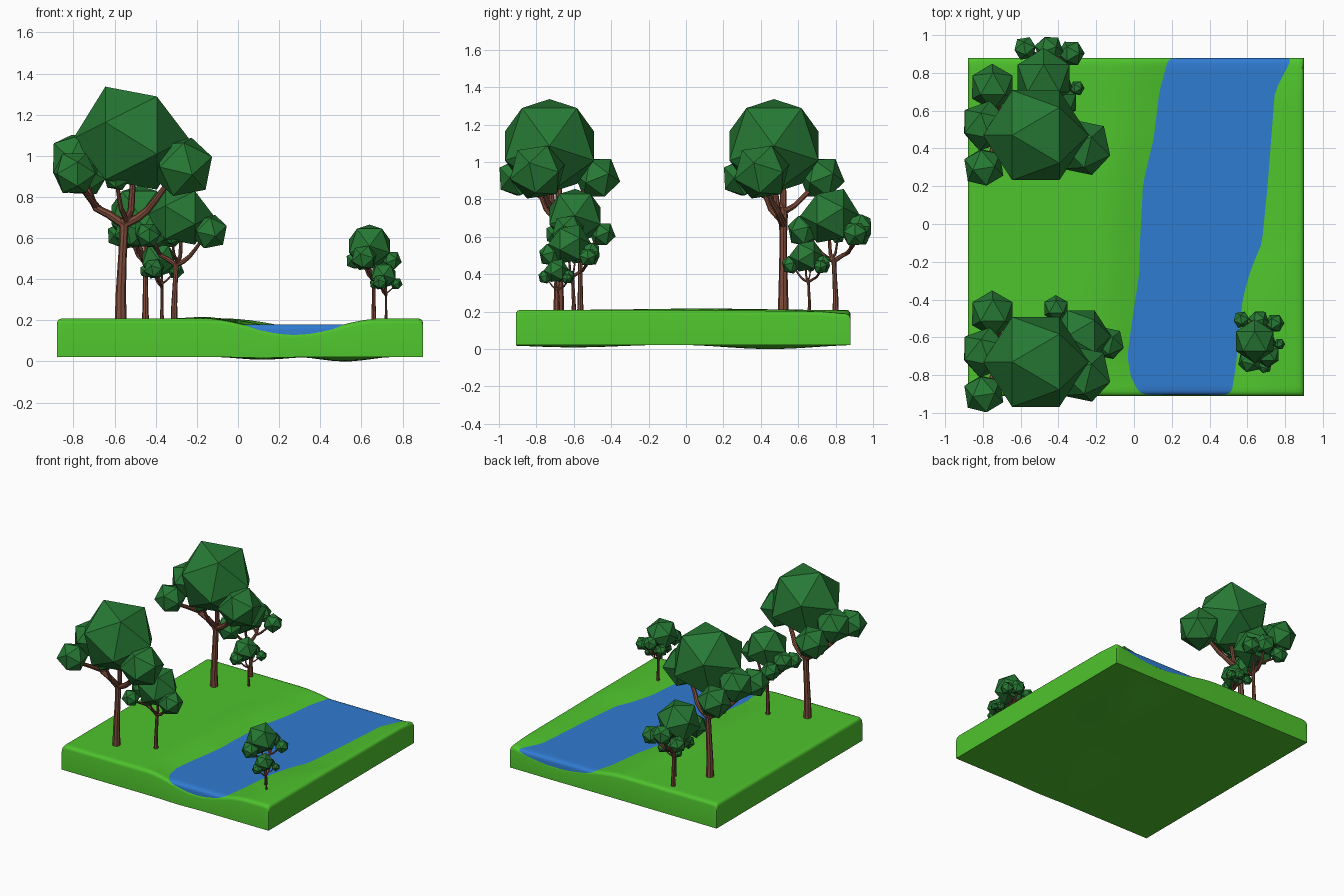
import bpy, bmesh, math
from mathutils import Matrix, Vector, Euler

if "Cube" in bpy.data.objects:
    bpy.data.objects.remove(bpy.data.objects["Cube"])


def material(name, rgb):
    m = bpy.data.materials.new(name)
    m.diffuse_color = (*rgb, 1)
    m.use_nodes = True
    m.node_tree.nodes["Principled BSDF"].inputs["Base Color"].default_value = m.diffuse_color
    return m


GRASS = material("grass", (0.077, 0.546, 0.026))
WATER = material("water", (0.03, 0.2, 0.64))
LEAF = material("leaf", (0.02, 0.19, 0.035))
BARK = material("bark", (0.22, 0.075, 0.045))
X0, X1, Y0, Y1, TOP = -0.88, 0.90, -0.91, 0.88, 0.21

# River banks: y, left x, right x
BANKS = [(-0.91, 0.05, 0.50), (-0.82, 0.0, 0.515), (-0.7, -0.02, 0.53), (-0.4, 0.02, 0.56),
         (-0.25, 0.04, 0.60), (-0.1, 0.04, 0.66), (0.2, 0.06, 0.69), (0.45, 0.12, 0.71),
         (0.7, 0.15, 0.73), (0.88, 0.2, 0.82)]


def river(y):
    """Centre and half width of the river at y."""
    for a, b in zip(BANKS, BANKS[1:]):
        if y <= b[0] + 1e-6:
            t = (y - a[0]) / (b[0] - a[0])
            l, r = (a[k] + (b[k] - a[k]) * t for k in (1, 2))
            return (l + r) / 2, (r - l) / 2


def hump(t):
    return 0.5 + 0.5 * math.cos(math.pi * min(abs(t), 1))


def rounding(d, r=0.025):
    """Drop of a rounded edge at distance d from the side."""
    return r - math.sqrt(r * r - (r - d) ** 2) if d < r else 0


def spaced(a, b, n):
    """Even steps with extra steps near both ends for the rounded rim."""
    rim = [0, 0.003, 0.01, 0.025]
    mid = [a + (b - a) * i / n for i in range(1, n)]
    return [a + d for d in rim] + mid + [b - d for d in reversed(rim)]


def solid(name, us, ys, x_of, top, bottom, mat):
    """Closed slab between two height functions."""
    bm = bmesh.new()
    layers = [[[bm.verts.new((x_of(u, y), y, f(x_of(u, y), y))) for u in us] for y in ys]
              for f in (top, bottom)]
    nx, ny = len(us), len(ys)
    for g in layers:
        for j in range(ny - 1):
            for i in range(nx - 1):
                bm.faces.new((g[j][i], g[j][i + 1], g[j + 1][i + 1], g[j + 1][i]))
    loop = ([(0, i) for i in range(nx)] + [(j, nx - 1) for j in range(1, ny)]
            + [(ny - 1, i) for i in range(nx - 2, -1, -1)] + [(j, 0) for j in range(ny - 2, 0, -1)])
    t, b = layers
    for (j, i), (m, n) in zip(loop, loop[1:] + loop[:1]):
        bm.faces.new((t[j][i], b[j][i], b[m][n], t[m][n]))
    bmesh.ops.recalc_face_normals(bm, faces=bm.faces)
    me = bpy.data.meshes.new(name)
    bm.to_mesh(me)
    bm.free()
    me.materials.append(mat)
    ob = bpy.data.objects.new(name, me)
    bpy.context.collection.objects.link(ob)
    bpy.ops.object.select_all(action='DESELECT')
    bpy.context.view_layer.objects.active = ob
    ob.select_set(True)
    bpy.ops.object.shade_smooth_by_angle(angle=math.radians(35))
    return ob


# Ground slab with a carved river bed and a slightly uneven underside
def ground_top(x, y):
    c, w = river(y)
    z = TOP - 0.07 * hump((x - c) / w / 1.9)
    z += 0.01 * hump((x + 0.12) / 0.2) * hump((y - 0.05) / 0.6)
    return z - rounding(min(x - X0, X1 - x)) - rounding(min(y - Y0, Y1 - y))


def ground_bottom(x, y):
    bulge = hump((x - 0.52) / 0.25) * hump((y - 0.45) / 0.5) + 0.6 * hump((x - 0.12) / 0.25) * hump((y + 0.6) / 0.5)
    return 0.022 - 0.022 * bulge


solid("ground", spaced(X0, X1, 36), spaced(Y0, Y1, 36), lambda u, y: u,
      ground_top, ground_bottom, GRASS)

# River water, its sides buried in the banks
solid("river_water", [-1.12 + 0.28 * i for i in range(9)], spaced(-0.905, 0.878, 30),
      lambda u, y: river(y)[0] + u * river(y)[1],
      lambda x, y: 0.181 - rounding(min(y + 0.905, 0.878 - y)),
      lambda x, y: 0.125, WATER)

# Foliage balls: centre, radius, rotation
BALLS = [((0.05, -0.05, 0.88), 0.28, (0, 90, 0)),
         ((0.30, -0.115, 0.74), 0.158, (25, 70, 10)),
         ((-0.18, 0.205, 0.71), 0.125, (10, 80, 40)),
         ((-0.22, 0.0, 0.78), 0.135, (0, 60, 20)),
         ((-0.225, -0.22, 0.71), 0.112, (60, 15, 0)),
         ((-0.02, -0.12, 0.69), 0.07, (0, 90, 30))]
bm = bmesh.new()
for c, r, rot in BALLS:
    turn = Euler([math.radians(a) for a in rot]).to_matrix().to_4x4()
    bmesh.ops.create_icosphere(bm, subdivisions=1, radius=r, matrix=Matrix.Translation(c) @ turn)
foliage = bpy.data.meshes.new("foliage")
bm.to_mesh(foliage)
bm.free()
foliage.materials.append(LEAF)

# Trunk and branches: points with radius
LIMBS = [[(0, 0, 0, .029), (0, 0, .12, .025), (.008, 0, .3, .021), (.015, 0, .42, .021), (.015, 0, .49, .024)],
         [(.015, 0, .46, .022), (-.06, .005, .51, .02), (-.12, .0, .54, .018), (-.15, .0, .6, .017), (-.21, .0, .72, .014)],
         [(-.09, .0, .525, .017), (-.13, .06, .56, .015), (-.17, .18, .68, .012)],
         [(-.12, 0, .55, .017), (-.16, -.08, .6, .015), (-.21, -.2, .67, .012)],
         [(.015, 0, .46, .022), (.08, -.015, .49, .02), (.13, -.03, .53, .018), (.17, -.06, .58, .016), (.25, -.1, .69, .012)],
         [(.02, 0, .47, .02), (.05, -.03, .53, .017), (.06, -.05, .7, .014)],
         [(.03, -.01, .475, .014), (.0, -.07, .54, .012), (-.02, -.12, .67, .01)]]
cu = bpy.data.curves.new("trunk", 'CURVE')
cu.dimensions = '3D'
cu.bevel_depth = 1
cu.bevel_resolution = 2
cu.use_fill_caps = True
for pts in LIMBS:
    s = cu.splines.new('POLY')
    s.points.add(len(pts) - 1)
    for p, (x, y, z, r) in zip(s.points, pts):
        p.co = (x, y, z, 1)
        p.radius = r
helper = bpy.data.objects.new("trunk_path", cu)
bpy.context.collection.objects.link(helper)
bpy.context.view_layer.update()
trunk = bpy.data.meshes.new_from_object(helper.evaluated_get(bpy.context.evaluated_depsgraph_get()))
bpy.data.objects.remove(helper)
trunk.materials.clear()
trunk.materials.append(BARK)
trunk.polygons.foreach_set("use_smooth", [False] * len(trunk.polygons))

# Trees: name, x, y, scale, turn
TREES = [("back_large_tree", -0.57, 0.52, 1.0, 0), ("front_large_tree", -0.57, -0.68, 1.0, 0),
         ("back_medium_tree", -0.45, 0.80, 0.575, -90), ("front_medium_tree", -0.31, -0.565, 0.575, 0),
         ("back_small_tree", -0.37, 0.66, 0.33, -90), ("right_small_tree", 0.66, -0.60, 0.415, -90),
         ("right_sapling", 0.72, -0.68, 0.245, -90)]
for name, x, y, s, turn in TREES:
    for part, me in (("trunk", trunk), ("foliage", foliage)):
        ob = bpy.data.objects.new(name + "_" + part, me)
        ob.location = (x, y, TOP - 0.004 if s > 0.5 else ground_top(x, y) - 0.004)
        ob.scale = (s, s, s)
        ob.rotation_euler.z = math.radians(turn)
        bpy.context.collection.objects.link(ob)
